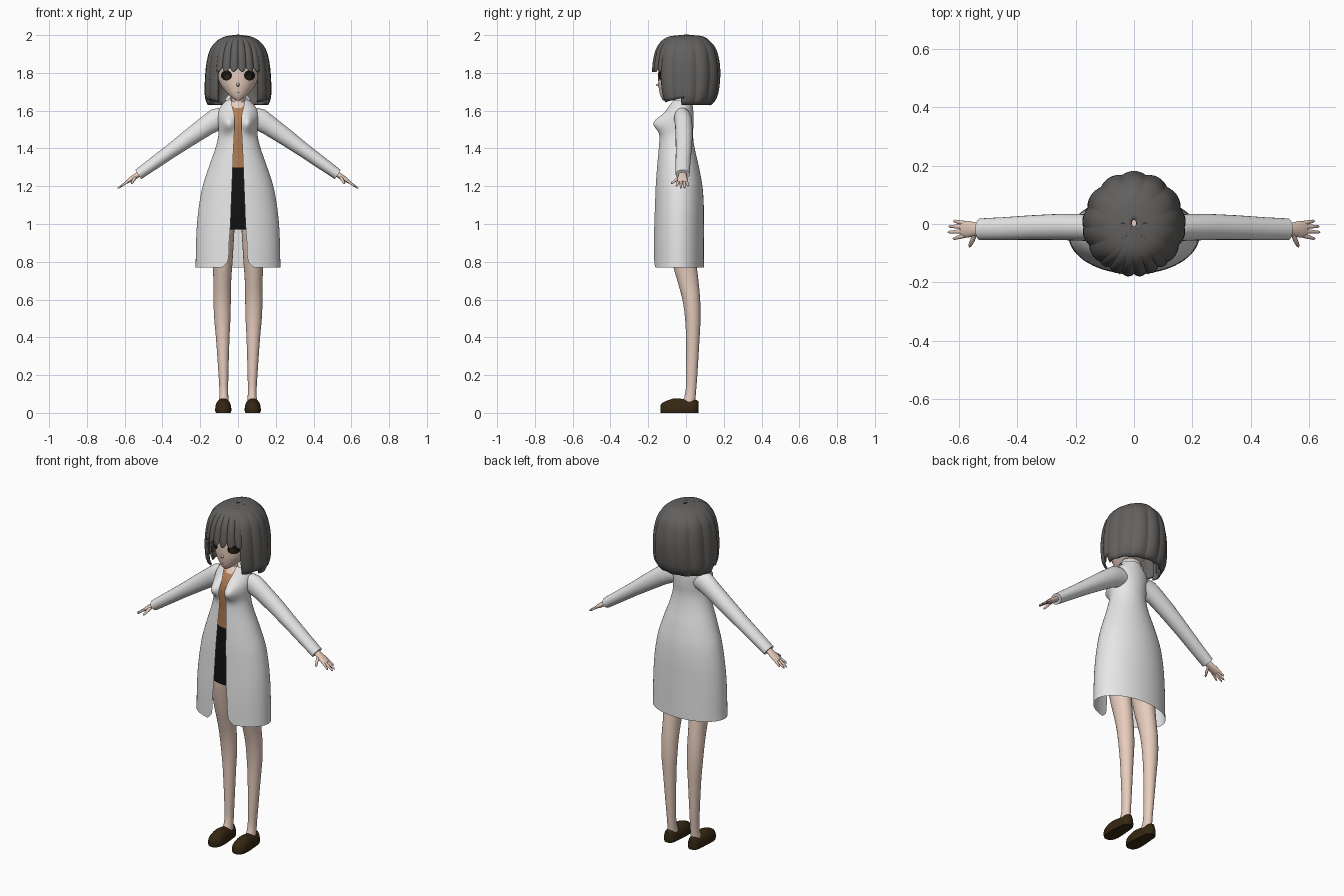
import bpy, bmesh, math
from mathutils import Vector

if "Cube" in bpy.data.objects:
    bpy.data.objects.remove(bpy.data.objects["Cube"])

def material(name, r, g, b):
    m = bpy.data.materials.new(name)
    m.diffuse_color = (r, g, b, 1)
    m.use_nodes = True
    m.node_tree.nodes["Principled BSDF"].inputs["Base Color"].default_value = m.diffuse_color
    return m

COAT = material("coat_white", .80, .80, .80)
HAIR = material("hair_grey", .125, .12, .115)
SKIN = material("skin", .80, .61, .51)
SHIRT = material("shirt_brown", .46, .21, .085)
BLACK = material("black", .006, .006, .006)
SHOE = material("shoe_brown", .035, .02, .006)
LIP = material("lip", .55, .25, .2)

def grid(name, rows, mats, wrap=True, caps=False, rule=None, angle=50, thick=0):
    """Skin a mesh over rows of points."""
    bm = bmesh.new()
    vs = [[bm.verts.new(p) for p in r] for r in rows]
    n = len(rows[0])
    for a, b in zip(vs, vs[1:]):
        for i in range(n if wrap else n - 1):
            j = (i + 1) % n
            bm.faces.new((a[i], a[j], b[j], b[i]))
    if caps:
        bm.faces.new(vs[0])
        bm.faces.new(vs[-1])
    bmesh.ops.recalc_face_normals(bm, faces=bm.faces)
    if rule:
        for f in bm.faces:
            f.material_index = rule(f.calc_center_median())
    me = bpy.data.meshes.new(name)
    bm.to_mesh(me)
    bm.free()
    for m in mats:
        me.materials.append(m)
    ob = bpy.data.objects.new(name, me)
    bpy.context.collection.objects.link(ob)
    bpy.ops.object.select_all(action='DESELECT')
    ob.select_set(True)
    bpy.context.view_layer.objects.active = ob
    bpy.ops.object.shade_smooth_by_angle(angle=math.radians(angle))
    if thick:
        mod = ob.modifiers.new("thickness", 'SOLIDIFY')
        mod.thickness, mod.offset = thick, 0
    return ob

def curve(table, z):
    """Smooth interpolation of a profile table keyed on its first column."""
    z = min(max(z, table[0][0]), table[-1][0])
    i = max(k for k in range(len(table) - 1) if table[k][0] <= z)
    a, b = table[i], table[i + 1]
    p, q = table[max(i - 1, 0)], table[min(i + 2, len(table) - 1)]
    h = b[0] - a[0]
    t = (z - a[0]) / h
    out = []
    for k in range(1, len(a)):
        m0 = (b[k] - p[k]) / (b[0] - p[0]) * h
        m1 = (q[k] - a[k]) / (q[0] - a[0]) * h
        out.append((2*t**3 - 3*t*t + 1)*a[k] + (t**3 - 2*t*t + t)*m0
                   + (3*t*t - 2*t**3)*b[k] + (t**3 - t*t)*m1)
    return out

def steps(a, b, n):
    return [a + (b - a) * i / n for i in range(n + 1)]

def oval(w, yf, yb, z, angles):
    return [(w*math.sin(a), (yf+yb)/2 - (yb-yf)/2*math.cos(a), z) for a in angles]

FULL = steps(0, 2*math.pi, 40)[:-1]

def body(name, table, mats, n=20, rule=None):
    rows = [oval(*curve(table, z), z, FULL) for z in steps(table[0][0], table[-1][0], n)]
    return grid(name, rows, mats, caps=True, rule=rule)

def tube(name, path, mat, s=1, n=16):
    """Oval tube along points (x, y, z, thickness radius, width radius)."""
    d = (Vector(path[-1][:3]) - Vector(path[0][:3])).normalized()
    side = Vector((0, 1, 0)) if abs(d.y) < .7 else Vector((1, 0, 0))
    up = d.cross(side).normalized()
    side = up.cross(d)
    rows = []
    for x, y, z, rp, ry in path:
        pts = [Vector((x, y, z)) + up*rp*math.cos(a) + side*ry*math.sin(a)
               for a in steps(0, 2*math.pi, n)[:-1]]
        rows.append([(s*p.x, p.y, p.z) for p in pts])
    return grid(name, rows, [mat], caps=True)

# Coat: open-fronted sheet; columns are z, half width, front, back, half opening
coat = [(.77, .225, -.172, .095, .085), (.80, .224, -.172, .095, .055),
        (.9, .222, -.172, .095, .047), (1.0, .217, -.17, .095, .04),
        (1.1, .206, -.166, .094, .036), (1.2, .187, -.162, .087, .032),
        (1.3, .155, -.155, .069, .028), (1.4, .12, -.146, .046, .024),
        (1.47, .104, -.14, .037, .02), (1.53, .105, -.135, .04, .018),
        (1.58, .108, -.115, .04, .02), (1.62, .094, -.095, .036, .03),
        (1.655, .06, -.075, .028, .036)]
rows = []
for z in steps(.77, 1.655, 60):
    w, yf, yb, g = curve(coat, z)
    a0 = math.asin(min(g / w, .9))
    row = []
    for x, y, z in oval(w, yf, yb, z, steps(a0, 2*math.pi - a0, 56)):
        if y < (yf + yb) / 2:
            y -= .05*math.exp(-((abs(x)-.052)/.035)**2 - ((z-1.535)/.045)**2)
        row.append((x, y, z))
    rows.append(row)
grid("coat", rows, [COAT], wrap=False)
grid("coat_collar", [oval(w, yf, yb, z, steps(.75, 2*math.pi - .75, 30)) for w, yf, yb, z in
     [(.06, -.075, .028, 1.65), (.052, -.07, .022, 1.685), (.072, -.085, .036, 1.655)]],
     [COAT], wrap=False)

# Shirt with a V neck, and skirt
body("shirt", [(1.28, .1, -.118, .045), (1.4, .085, -.12, .03), (1.47, .085, -.125, .025),
               (1.53, .09, -.125, .03), (1.58, .09, -.108, .03), (1.62, .065, -.08, .02),
               (1.65, .035, -.06, 0)], [SHIRT, SKIN], 40,
     lambda c: int(c.z > 1.605 + .6*abs(c.x) and c.y < -.03))
body("skirt", [(.97, .15, -.125, .06), (1.05, .152, -.13, .065), (1.15, .145, -.13, .065),
               (1.22, .125, -.125, .06), (1.3, .1, -.12, .047)], [BLACK])
tube("neck", [(0, -.03, 1.6, .035, .035), (0, -.03, 1.73, .032, .032)], SKIN)

# Head
head = [(1.655, .012, -.122, -.09), (1.67, .035, -.132, -.06), (1.70, .065, -.141, 0),
        (1.74, .094, -.146, .06), (1.80, .112, -.147, .09), (1.87, .115, -.14, .1),
        (1.94, .09, -.11, .08), (1.97, .04, -.06, .03)]
body("head", head, [SKIN], 32)
tube("nose", [(0, -.138, 1.738, .014, .012), (0, -.15, 1.736, .007, .006),
              (0, -.16, 1.735, .001, .001)], SKIN)

def face_plate(name, cx, cz, rx, rz, mat, lift):
    rows = []
    for k in (.02, .35, .7, 1):
        row = []
        for a in steps(0, 2*math.pi, 24)[:-1]:
            x, z = cx + k*rx*math.cos(a), cz + k*rz*math.sin(a)
            w, yf, yb = curve(head, z)
            row.append((x, (yf+yb)/2 - (yb-yf)/2*math.sqrt(max(0, 1-(x/w)**2)) - lift, z))
        rows.append(row)
    grid(name, rows, [mat])

face_plate("mouth", 0, 1.696, .012, .003, LIP, .003)

# Hair: overlapping sheets swept over one profile, with scalloped locks
hair = [(1.63, .158, -.13, .13), (1.65, .168, -.15, .15), (1.68, .175, -.165, .166),
        (1.75, .175, -.178, .178), (1.82, .17, -.18, .18), (1.88, .16, -.173, .172),
        (1.93, .142, -.157, .155), (1.97, .105, -.125, .12), (1.99, .06, -.08, .085),
        (1.997, .008, -.01, .015)]

def hair_sheet(name, a0, a1, bottom, locks, scale, n):
    rows = []
    for t in steps(0, 1, 30):
        row = []
        for u in steps(0, 1, n):
            a = math.radians(a0 + (a1 - a0)*u)
            lobe = abs(math.sin(math.pi*locks*u))
            z = 1.997 - (1.997 - bottom(u, lobe)) * t**1.6
            k = scale*(1 - .05*(1 - lobe)*min(1, 2*t))
            row += [(x*k, y*k, z2) for x, y, z2 in oval(*curve(hair, z), z, [a])]
        rows.append(row)
    grid(name, rows, [HAIR], wrap=False, thick=.01)

hair_sheet("hair_fringe", -46, 46, lambda u, l: 1.835 - .03*l, 6, .975, 60)
hair_sheet("hair_back", 80, 280, lambda u, l: 1.632, 7, .98, 98)
hair_sheet("hair_side_left", 40, 90, lambda u, l: 1.645 + .025*u, 2, .985, 30)
hair_sheet("hair_side_right", 320, 270, lambda u, l: 1.645 + .025*u, 2, .985, 30)

for s, tag in ((1, "left"), (-1, "right")):
    # Eyes
    face_plate("eye_" + tag, s*.061, 1.787, .029, .027, BLACK, .003)
    face_plate("iris_" + tag, s*.06, 1.778, .014, .013, SHOE, .005)
    # Sleeves
    tube("sleeve_" + tag, [(.07, -.02, 1.565, .06, .045), (.11, -.016, 1.555, .06, .047),
         (.16, -.012, 1.525, .053, .046), (.25, -.01, 1.462, .046, .045),
         (.35, -.012, 1.39, .038, .042), (.45, -.016, 1.318, .033, .039),
         (.528, -.018, 1.262, .029, .037)], COAT, s, 24)
    # Hands
    tube("palm_" + tag, [(.51, -.018, 1.275, .015, .02), (.54, -.018, 1.254, .014, .022),
         (.57, -.018, 1.235, .013, .029), (.592, -.018, 1.22, .008, .026)], SKIN, s)
    for i, (y0, y1, x1) in enumerate([(-.04, -.05, .622), (-.025, -.028, .638),
                                      (-.01, -.008, .636), (.003, .01, .62)]):
        z1 = 1.222 - (x1 - .585)*.65
        tube(f"finger_{i+1}_{tag}", [(.58, y0, 1.228, .007, .008),
             ((.58 + x1)/2, (y0 + y1)/2, (1.228 + z1)/2, .006, .007),
             (x1 - .006, y1, z1 + .004, .005, .005), (x1, y1, z1, .001, .001)], SKIN, s, 10)
    tube("thumb_" + tag, [(.545, -.028, 1.248, .01, .01), (.553, -.055, 1.232, .008, .008),
         (.562, -.074, 1.217, .006, .006), (.564, -.08, 1.212, .001, .001)], SKIN, s, 10)
    # Legs
    legs = [(.05, .076, .012, .027, .036), (.1, .075, .024, .023, .028),
            (.2, .077, .03, .026, .03), (.4, .081, .036, .036, .036),
            (.5, .083, .036, .043, .041), (.6, .084, .028, .046, .047),
            (.7, .083, .01, .047, .056), (.8, .082, -.01, .053, .064),
            (.95, .08, -.03, .06, .073), (1.1, .075, -.033, .062, .078)]
    rows = []
    for z in steps(.05, 1.1, 30):
        xc, yc, rx, ry = curve(legs, z)
        rows.append([(s*(xc + x), y, z) for x, y, z in oval(rx, yc - ry, yc + ry, z, FULL)])
    grid("leg_" + tag, rows, [SKIN], caps=True)
    # Shoes: flat-bottomed arches lofted from toe to heel
    shoe = [(-.136, .012, .04), (-.125, .03, .053), (-.1, .041, .065), (-.06, .043, .077),
            (-.02, .04, .074), (.02, .036, .07), (.05, .031, .07), (.066, .014, .062)]
    rows = []
    for y in steps(-.136, .066, 18):
        w, h = curve(shoe, y)
        arch = [(w*math.cos(a), .012 + (h - .012)*math.sin(a)**.8) for a in steps(.001, math.pi - .001, 14)]
        rows.append([(s*(.078 + x), y, z) for x, z in [(w*.9, 0)] + arch + [(-w*.9, 0)]])
    grid("shoe_" + tag, rows, [SHOE], caps=True)
